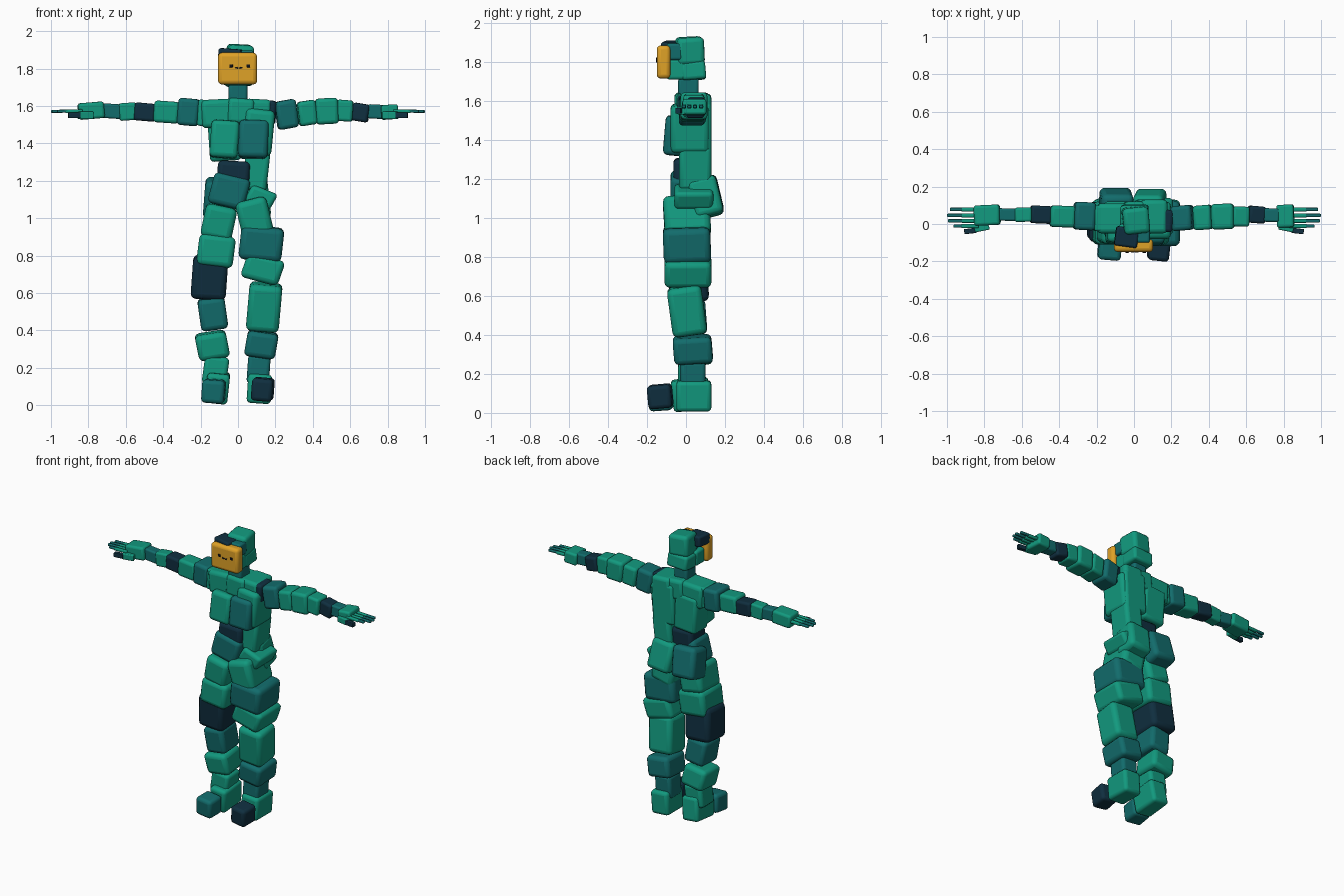
import bpy, bmesh
from math import radians
from mathutils import Matrix, Vector

cube = bpy.data.objects.get("Cube")
if cube:
    bpy.data.objects.remove(cube, do_unlink=True)


def material(name, rgb):
    m = bpy.data.materials.new(name)
    m.use_nodes = True
    color = (*rgb, 1)
    m.diffuse_color = color
    m.node_tree.nodes["Principled BSDF"].inputs["Base Color"].default_value = color
    return m


GREEN = material("jade green", (.006, .32, .21))
TEAL = material("deep teal", (.006, .15, .15))
NAVY = material("dark navy", (.005, .028, .05))
GOLD = material("golden yellow", (.74, .36, .02))
INK = material("black ink", (.005, .006, .01))


def block(name, mat, xs, ys, zs, tilt=0, lean=0, turn=0, soft=.15):
    """Rounded stone-like block, rotated and then fitted to its extents."""
    spans = (xs, ys, zs)
    size = Vector([b - a for a, b in spans])
    center = Vector([(a + b) / 2 for a, b in spans])
    rot = (Matrix.Rotation(radians(turn), 4, 'Z')
           @ Matrix.Rotation(radians(tilt), 4, 'Y')
           @ Matrix.Rotation(radians(lean), 4, 'X'))
    bm = bmesh.new()
    bmesh.ops.create_cube(bm, size=1, matrix=rot @ Matrix.Diagonal((*size, 1)))
    for i in range(3):
        reach = max(v.co[i] for v in bm.verts)
        for v in bm.verts:
            v.co[i] *= size[i] / 2 / reach
    mesh = bpy.data.meshes.new(name)
    bm.to_mesh(mesh)
    bm.free()
    mesh.materials.append(mat)
    ob = bpy.data.objects.new(name, mesh)
    ob.location = center
    bpy.context.collection.objects.link(ob)
    bev = ob.modifiers.new("rounded edges", 'BEVEL')
    bev.width = min(size) * soft
    bev.segments = 3
    bev.limit_method = 'NONE'
    bpy.ops.object.select_all(action='DESELECT')
    ob.select_set(True)
    bpy.context.view_layer.objects.active = ob
    bpy.ops.object.shade_smooth_by_angle(angle=radians(40))
    return ob


# Head
block("skull", GREEN, (-.07, .09), (-.06, .1), (1.78, 1.935), 3, 3, 6)
block("skull_base", GREEN, (-.075, .08), (-.03, .105), (1.7, 1.81), -3, 5)
block("jaw", GREEN, (-.08, .075), (-.1, .0), (1.71, 1.81))
block("temple", TEAL, (-.06, .085), (-.1, -.02), (1.81, 1.9), 2)
block("forelock", NAVY, (-.11, .03), (-.13, -.01), (1.83, 1.91), 4, 0, -8)
block("face", GOLD, (-.107, .102), (-.15, -.08), (1.715, 1.885), 0, 0, 0, .3)
for side, x in (("right", -.037), ("left", .055)):
    block(side + "_eye", INK, (x - .009, x + .009), (-.154, -.146), (1.807, 1.823))
for part, x, slope in (("right", -.006, 25), ("left", .014, -25)):
    block("mouth_" + part, INK, (x - .01, x + .01), (-.153, -.146), (1.797, 1.81), slope)
block("neck", TEAL, (-.05, .05), (-.04, .065), (1.6, 1.72))

# Torso
block("right_collar", GREEN, (-.2, -.02), (-.05, .11), (1.48, 1.64), -3)
block("middle_collar", GREEN, (-.06, .09), (-.06, .12), (1.5, 1.645), 4)
block("left_collar", GREEN, (.03, .18), (-.05, .13), (1.48, 1.64), 3)
block("right_chest", GREEN, (-.155, .01), (-.11, .06), (1.31, 1.53), 4, -4)
block("left_chest", TEAL, (.0, .165), (-.12, .06), (1.31, 1.53), 2, -5)
block("left_ribs", GREEN, (.02, .2), (-.08, .12), (1.33, 1.59), 6)
block("right_ribs", GREEN, (-.165, .02), (-.03, .12), (1.3, 1.56), -4)
block("left_upper_back", GREEN, (.0, .18), (.0, .13), (1.32, 1.6), 3)
block("left_waist", GREEN, (.02, .175), (-.035, .13), (1.14, 1.38), 7)
block("belly", NAVY, (-.115, .065), (-.065, .1), (1.14, 1.31), 3)
block("right_pelvis", TEAL, (-.165, .07), (-.08, .1), (1.04, 1.25), 14)
block("left_pelvis", GREEN, (.03, .215), (-.06, .14), (1.04, 1.18), 25)
block("right_buttock", TEAL, (-.19, .0), (.0, .2), (.98, 1.23), 4, 14)
block("left_buttock", GREEN, (-.01, .18), (.0, .195), (.98, 1.23), -6, 14)

# Right leg
block("right_hip", GREEN, (-.205, .0), (-.11, .12), (.87, 1.09), 12, 3)
block("right_thigh", GREEN, (-.225, -.01), (-.11, .12), (.73, .92), 7)
block("right_knee", NAVY, (-.255, -.05), (-.1, .12), (.555, .81), 4, 5)
block("right_shin", TEAL, (-.22, -.05), (-.08, .11), (.39, .59), -8, 4)
block("right_calf", GREEN, (-.235, -.04), (-.06, .14), (.23, .41), -10, 6)
block("right_ankle", GREEN, (-.195, -.045), (-.04, .1), (.1, .27), 8)
block("right_heel", GREEN, (-.18, -.04), (-.08, .13), (.0, .19), 6, 6)
block("right_toe", TEAL, (-.2, -.06), (-.2, -.06), (.005, .145), 4, 4, -5)

# Left leg
block("left_hip", GREEN, (-.02, .195), (-.12, .13), (.88, 1.13), -14, 3)
block("left_thigh", TEAL, (.0, .25), (-.12, .13), (.76, .97), 6, 2)
block("lower_left_thigh", GREEN, (.01, .255), (-.11, .13), (.635, .82), 17)
block("left_knee", GREEN, (.04, .24), (-.1, .11), (.38, .67), 5, 8)
block("left_calf", TEAL, (.03, .22), (-.07, .14), (.24, .41), 9, 4)
block("left_ankle", TEAL, (.045, .175), (-.03, .1), (.11, .27), 4)
block("left_heel", GREEN, (.045, .185), (-.05, .13), (.005, .17), 4)
block("left_toe", NAVY, (.065, .2), (-.205, -.06), (.015, .155), 5, 5, -6)


# Arms: each chain runs outwards from the shoulder along joint positions
def arm(side, sign, joints, links):
    for (a, b), (part, mat, ys, zs, tilt) in zip(zip(joints, joints[1:]), links):
        inner, outer = a - .01, b + .01
        xs = sorted((sign * inner, sign * outer))
        block(f"{side}_{part}", mat, xs, ys, zs, tilt, 0, -tilt / 2)


arm("left", 1, (.11, .2, .32, .42, .53, .61, .7, .77, .85), (
    ("shoulder", NAVY, (-.045, .08), (1.5, 1.635), 5),
    ("upper_arm", TEAL, (-.04, .105), (1.47, 1.64), -9),
    ("lower_upper_arm", GREEN, (-.035, .105), (1.49, 1.635), -8),
    ("elbow", GREEN, (-.03, .11), (1.5, 1.645), -3),
    ("forearm", GREEN, (-.015, .095), (1.515, 1.635), 4),
    ("lower_forearm", NAVY, (.0, .1), (1.51, 1.62), 9),
    ("wrist", TEAL, (.01, .085), (1.53, 1.61), 3),
    ("palm", GREEN, (-.02, .105), (1.525, 1.61), -4)))
arm("right", -1, (.15, .21, .32, .445, .55, .63, .72, .85), (
    ("shoulder", GREEN, (-.04, .1), (1.49, 1.635), 4),
    ("upper_arm", TEAL, (-.035, .12), (1.49, 1.645), 5),
    ("elbow", GREEN, (-.02, .1), (1.505, 1.63), 4),
    ("forearm", NAVY, (.0, .1), (1.515, 1.62), 5),
    ("lower_forearm", GREEN, (.01, .09), (1.52, 1.62), -4),
    ("wrist", TEAL, (.015, .085), (1.53, 1.615), 4),
    ("palm", GREEN, (-.01, .105), (1.525, 1.625), -5)))

# Hands: four two-joint fingers and a thumb on each side
for side, s, thumb in (("left", 1, NAVY), ("right", -1, NAVY)):
    for finger, y, tip in (("little", .078, .985), ("ring", .046, 1),
                           ("middle", .017, .995), ("index", -.011, .965)):
        for joint, a, b, r, mat in (("base", .83, .925, .011, GREEN),
                                    ("tip", .915, tip, .009, TEAL)):
            block(f"{side}_{finger}_finger_{joint}", mat, sorted((s * a, s * b)),
                  (y - r, y + r), (1.572 - r, 1.572 + r), s * 2, 0, 0, .3)
    block(side + "_thumb_base", GREEN, sorted((s * .77, s * .86)),
          (-.045, .01), (1.53, 1.57), 0, 0, -s * 14)
    block(side + "_thumb_tip", thumb, sorted((s * .84, s * .91)),
          (-.055, -.02), (1.535, 1.565), 0, 0, -s * 8)
